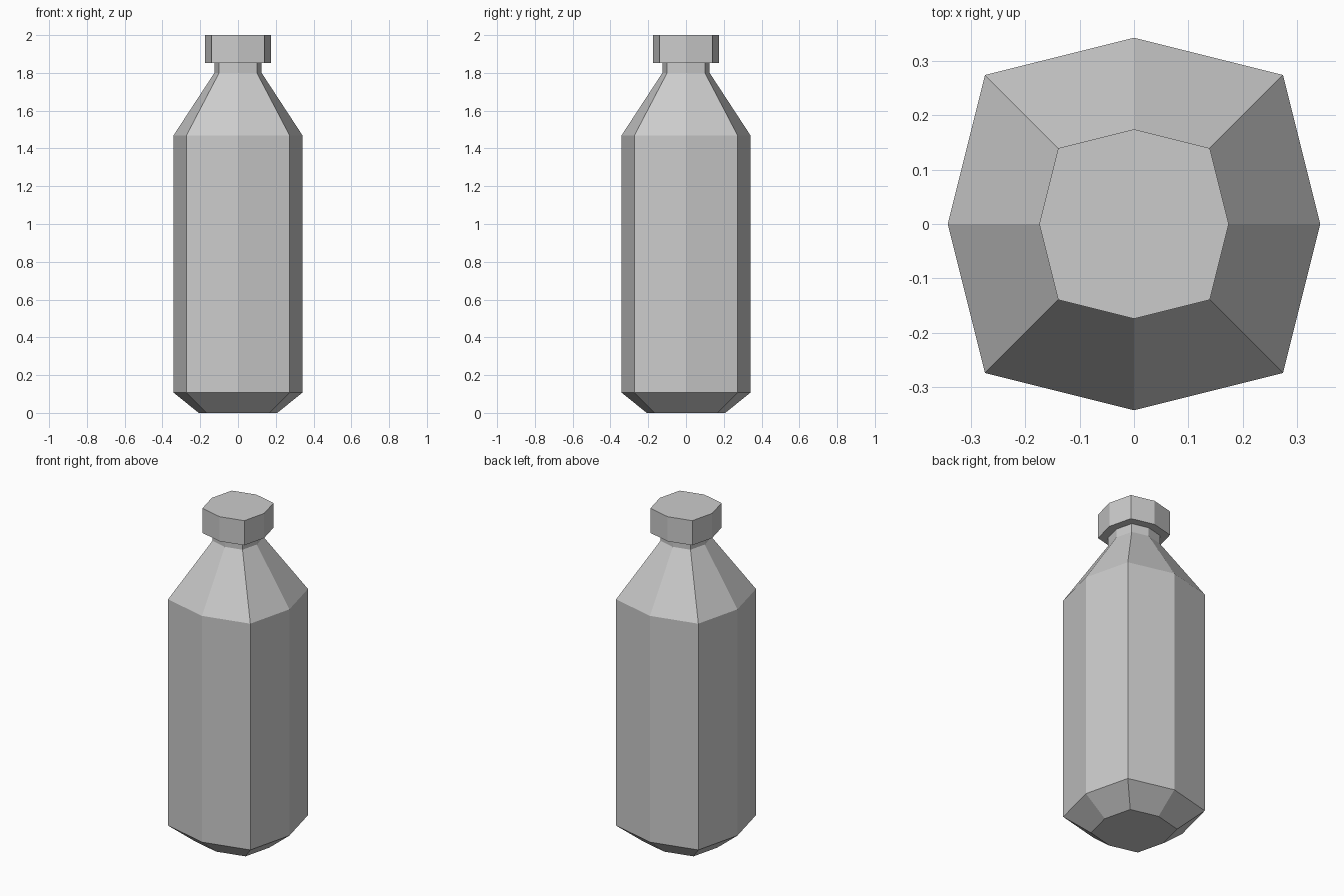
import bpy, bmesh
from math import cos, sin, pi

if "Cube" in bpy.data.objects:
    bpy.data.objects.remove(bpy.data.objects["Cube"])

# Eight-sided cross-section: points on the axes at full radius, corners pushed out to 0.8 of it
CORNER = 0.8 * 2 ** 0.5


def lathe(name, profile):
    """Stack octagonal rings from (radius, z) pairs and close both ends."""
    bm = bmesh.new()
    rings = []
    for r, z in profile:
        ring = []
        for i in range(8):
            k = r * (CORNER if i % 2 else 1.0)
            ring.append(bm.verts.new((k * cos(i * pi / 4), k * sin(i * pi / 4), z)))
        rings.append(ring)
    for a, b in zip(rings, rings[1:]):
        for i in range(8):
            j = (i + 1) % 8
            bm.faces.new((a[i], a[j], b[j], b[i]))
    bm.faces.new(rings[0][::-1])
    bm.faces.new(rings[-1])
    mesh = bpy.data.meshes.new(name)
    bm.to_mesh(mesh)
    bm.free()
    obj = bpy.data.objects.new(name, mesh)
    bpy.context.collection.objects.link(obj)
    return obj


# Bottle: chamfered base, straight body, sloped shoulder, short neck
lathe("bottle_body", [(0.208, 0.0), (0.342, 0.108), (0.342, 1.468),
                      (0.125, 1.80), (0.125, 1.86)])

# Cap overhanging the neck
lathe("bottle_cap", [(0.174, 1.852), (0.174, 2.0)])
